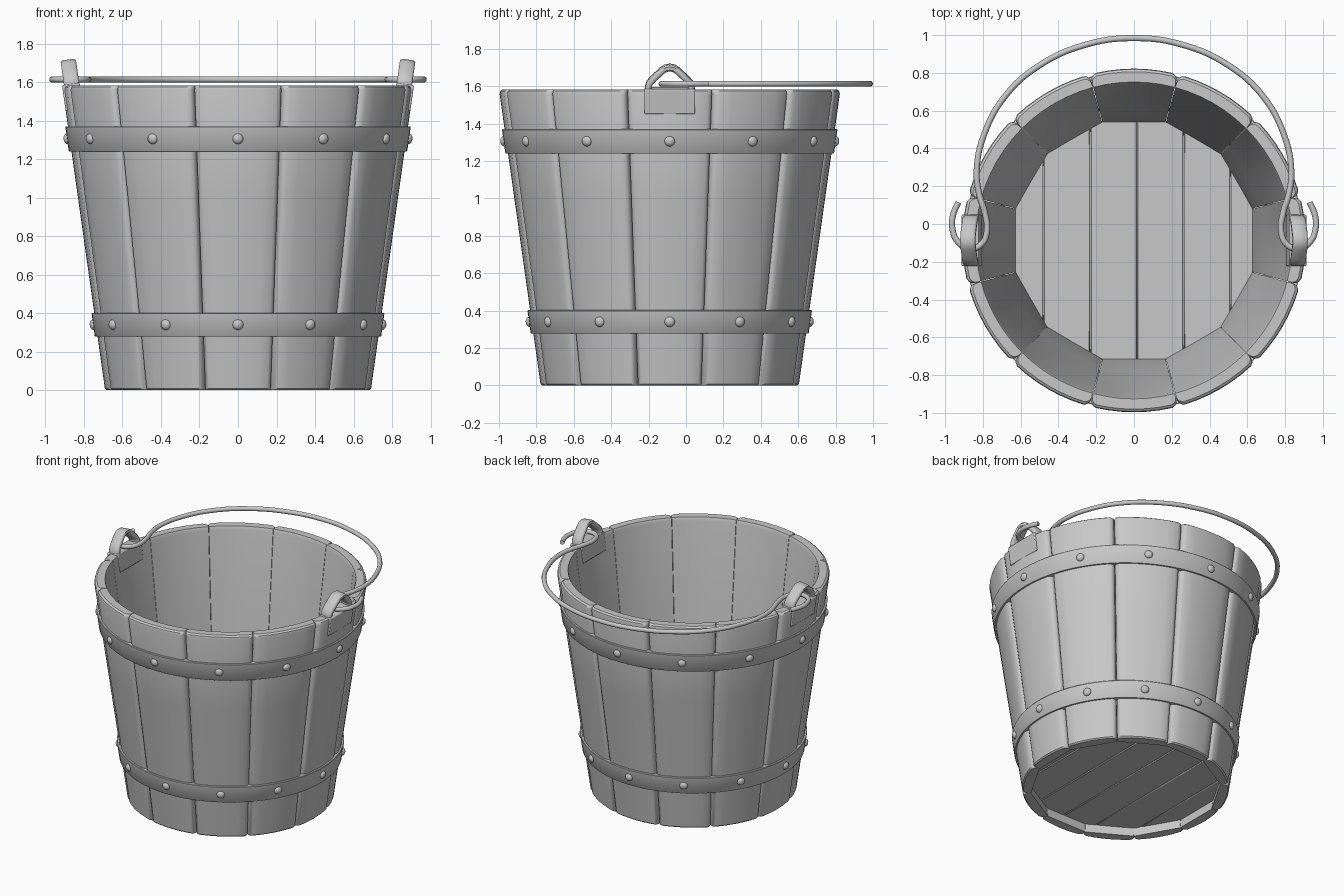
import bpy, bmesh, math
from mathutils import Vector, Matrix

if "Cube" in bpy.data.objects:
    bpy.data.objects.remove(bpy.data.objects["Cube"])

CY = -0.087            # bucket axis in y
H = 1.583              # stave height
R0, R1 = 0.69, 0.913   # outer radius at bottom and top
WALL = 0.078
TILT = math.atan((R1 - R0) / H)

grey = bpy.data.materials.new("plain grey")
grey.diffuse_color = (0.58, 0.58, 0.58, 1)
grey.use_nodes = True
grey.node_tree.nodes["Principled BSDF"].inputs["Base Color"].default_value = grey.diffuse_color


def radius(z):
    return R0 + (R1 - R0) * z / H


def finish(name, bm, angle=35):
    bmesh.ops.recalc_face_normals(bm, faces=bm.faces)
    me = bpy.data.meshes.new(name)
    bm.to_mesh(me)
    bm.free()
    me.materials.append(grey)
    me.shade_smooth()
    me.set_sharp_from_angle(angle=math.radians(angle))
    ob = bpy.data.objects.new(name, me)
    bpy.context.collection.objects.link(ob)
    return ob


def loft(bm, rings, closed=False):
    """Skin closed rings of points; cap the ends or join them up."""
    vs = [[bm.verts.new(p) for p in r] for r in rings]
    n = len(vs[0])
    pairs = list(zip(vs, vs[1:])) + ([(vs[-1], vs[0])] if closed else [])
    for a, b in pairs:
        for i in range(n):
            j = (i + 1) % n
            bm.faces.new((a[i], a[j], b[j], b[i]))
    if not closed:
        bm.faces.new(vs[0])
        bm.faces.new(vs[-1])


def polar(r, a, z):
    return Vector((r * math.cos(a), CY + r * math.sin(a), z))


# Twelve staves with rounded outer corners and a rounded top edge
half = [(14.9, 0.034), (14.6, 0.018), (14.0, 0.008), (12.8, 0.0), (8.5, 0), (4.2, 0)]
outer = [(-a, d) for a, d in half] + [(0, 0)] + [(a, d) for a, d in reversed(half)]
inner = [14.9, 10, 5, 0, -5, -10, -14.9]
rows = [(0, 0.008), (0.008, 0), (0.5, 0), (1.0, 0), (H - 0.025, 0),
        (H - 0.009, 0.006), (H, 0.02)]
for k in range(12):
    bm = bmesh.new()
    rings = []
    for z, inset in rows:
        r, t = radius(z), z / H
        ring = [polar(r - d - inset, math.radians(30 * k + a), z) for a, d in outer]
        for a in inner:                    # flat inside at the foot, curved at the rim
            ri = r - WALL + inset * 0.2
            ri *= t + (1 - t) / math.cos(math.radians(a))
            ring.append(polar(ri, math.radians(30 * k + a), z))
        rings.append(ring)
    loft(bm, rings)
    finish(f"stave_{k + 1}", bm)

# Floor planks cut to a circle
RF = 0.655
seams = [-RF + 0.002, -0.48, -0.232, 0.016, 0.264, 0.512, RF - 0.002]
for k, (a, b) in enumerate(zip(seams, seams[1:])):
    bm = bmesh.new()
    xs = [a + 0.001 + (b - a - 0.002) * i / 8 for i in range(9)]
    ys = [math.sqrt(RF * RF - x * x) for x in xs]
    outline = [(x, -y) for x, y in zip(xs, ys)] + [(x, y) for x, y in zip(xs[::-1], ys[::-1])]
    loft(bm, [[(x, CY + y, z) for x, y in outline] for z in (0.065, 0.115)])
    ob = finish(f"floor_plank_{k + 1}", bm)
    bev = ob.modifiers.new("edge", "BEVEL")
    bev.width, bev.segments = 0.005, 1

# Hoops and their rivets
for name, z0, z1 in (("lower", 0.278, 0.402), ("upper", 1.24, 1.37)):
    bm = bmesh.new()
    prof = [(-0.02, z0), (0.011, z0), (0.014, z0 + 0.004),
            (0.014, z1 - 0.004), (0.011, z1), (-0.02, z1)]
    loft(bm, [[polar(radius(z) + d, 2 * math.pi * i / 72, z) for d, z in prof]
              for i in range(72)], closed=True)
    finish(name + "_hoop", bm)

    bm = bmesh.new()
    zc = (z0 + z1) / 2
    for k in range(12):
        a = math.radians(30 * k)
        m = (Matrix.Translation(polar(radius(zc) + 0.012, a, zc))
             @ Matrix.Rotation(a, 4, 'Z') @ Matrix.Rotation(TILT, 4, 'Y')
             @ Matrix.Diagonal((0.02, 0.028, 0.028, 1))
             @ Matrix.Rotation(math.pi / 2, 4, 'Y'))
        bmesh.ops.create_uvsphere(bm, u_segments=16, v_segments=10, radius=1, matrix=m)
    finish(name + "_rivets", bm, 60)

# Ears: a bent strap loop on a plate let into the rim, one per side
peak = [(0.112, -0.03), (0.116, 0.012), (0.108, 0.035), (0.09, 0.056),
        (0.04, 0.102), (0.022, 0.114)]
path = [(-y, z) for y, z in peak] + [(0, 0.118)] + peak[::-1]
path = [Vector(p) for p in path]
for s, side in ((1, "right"), (-1, "left")):
    place = (Matrix.Diagonal((s, 1, 1, 1)) @ Matrix.Translation((0.863, CY, H))
             @ Matrix.Rotation(TILT, 4, 'Y'))
    bm = bmesh.new()
    rings = []
    for i, p in enumerate(path):
        t = (path[min(i + 1, len(path) - 1)] - path[max(i - 1, 0)]).normalized()
        n = Vector((-t.y, t.x)) * 0.017
        ring = []
        for u, v in ((-.04, -.5), (-.03, -1), (.03, -1), (.04, -.5),
                     (.04, .5), (.03, 1), (-.03, 1), (-.04, .5)):
            q = p + n * v
            ring.append(place @ Vector((u, q.x, q.y)))
        rings.append(ring)
    loft(bm, rings)
    finish(side + "_ear_loop", bm, 50)

    bm = bmesh.new()
    bmesh.ops.create_cube(bm, size=1, matrix=place @ Matrix.Translation((0.004, 0, -0.06))
                          @ Matrix.Diagonal((0.092, 0.272, 0.134, 1)))
    ob = finish(side + "_ear_plate", bm)
    bev = ob.modifiers.new("edge", "BEVEL")
    bev.width, bev.segments = 0.006, 2

# Wire handle lying back over the rim, hooked through both ears
hook = [(0.93, 0.115), (0.957, 0.05), (0.962, -0.02), (0.932, -0.095), (0.872, -0.13),
        (0.81, -0.11), (0.779, -0.04), (0.79, 0.06), (0.82, 0.16), (0.833, 0.28),
        (0.795, 0.47), (0.68, 0.68), (0.5, 0.84), (0.26, 0.948)]
pts = hook + [(0, 0.984)] + [(-x, y) for x, y in reversed(hook)]
cu = bpy.data.curves.new("handle", 'CURVE')
cu.dimensions = '3D'
cu.bevel_depth = 0.016
cu.bevel_resolution = 3
cu.resolution_u = 6
cu.use_fill_caps = True
sp = cu.splines.new('BEZIER')
sp.bezier_points.add(len(pts) - 1)
for bp, (x, y) in zip(sp.bezier_points, pts):
    bp.co = (x, y, 1.613)
    bp.handle_left_type = bp.handle_right_type = 'AUTO'
cu.materials.append(grey)
handle = bpy.data.objects.new("handle", cu)
bpy.context.collection.objects.link(handle)
bpy.context.view_layer.objects.active = handle
handle.select_set(True)
bpy.ops.object.convert(target='MESH')
bpy.ops.object.shade_smooth_by_angle(angle=math.radians(50))
